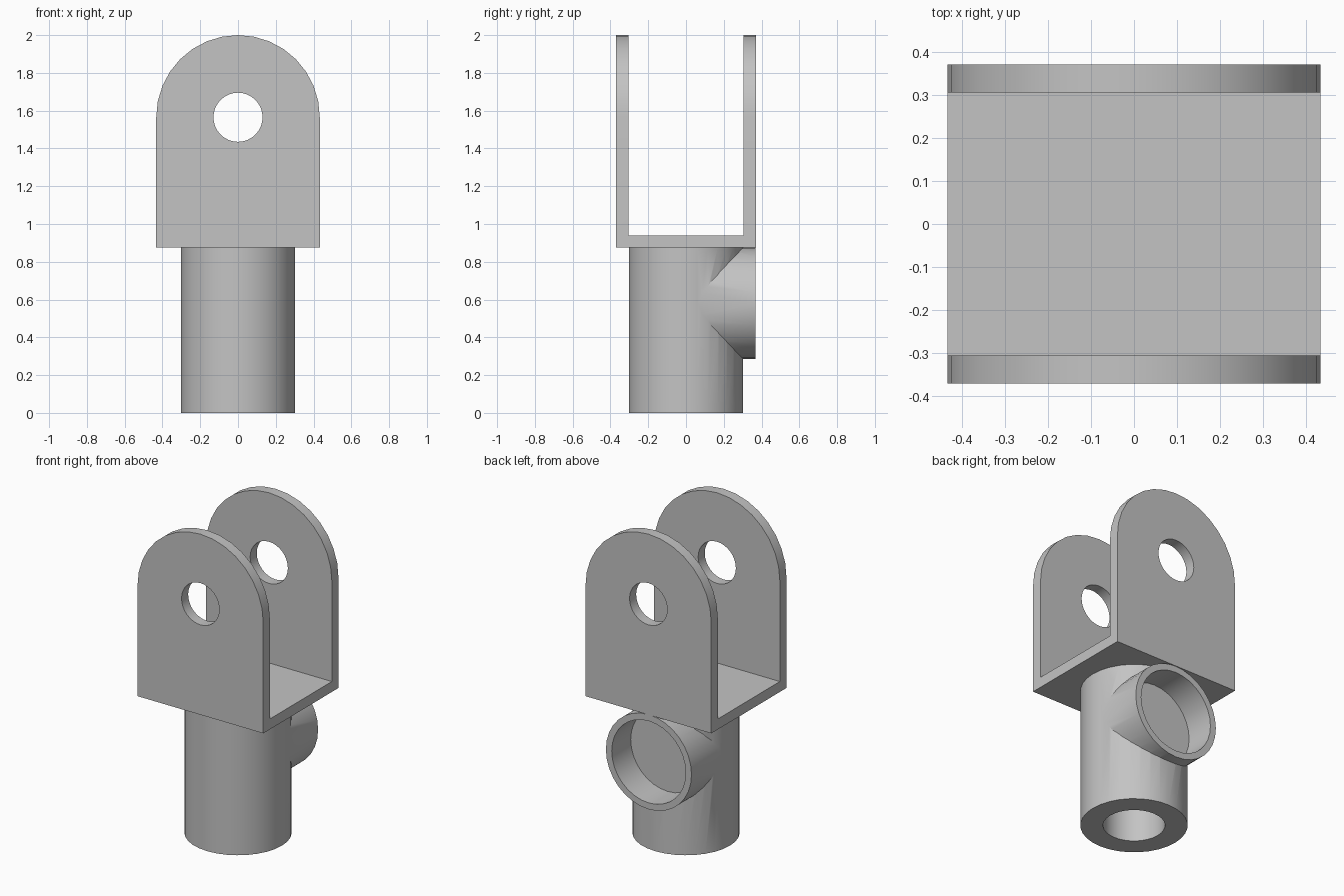
import bpy
import bmesh
import math
from mathutils import Matrix

cube = bpy.data.objects.get("Cube")
if cube:
    bpy.data.objects.remove(cube, do_unlink=True)

SEGMENTS = 32
BASE_Z, EYE_Z = 0.875, 1.565        # underside of the fork, centre of the eye holes
HALF_W, HALF_D = 0.433, 0.37        # fork half width and half depth
PIPE_Z = 0.58                       # height of the side pipe's axis

grey = bpy.data.materials.new("plain grey")
grey.use_nodes = True
grey.diffuse_color = (0.55, 0.55, 0.55, 1)
grey.node_tree.nodes["Principled BSDF"].inputs["Base Color"].default_value = grey.diffuse_color


def add_object(name, bm):
    bmesh.ops.recalc_face_normals(bm, faces=bm.faces)
    mesh = bpy.data.meshes.new(name)
    bm.to_mesh(mesh)
    bm.free()
    mesh.materials.append(grey)
    obj = bpy.data.objects.new(name, mesh)
    bpy.context.collection.objects.link(obj)
    return obj


def cylinder(name, radius, start, end, axis="Z", height=0):
    """Cylinder along z, or along y at the given height."""
    bm = bmesh.new()
    bmesh.ops.create_cone(bm, cap_ends=True, segments=SEGMENTS, radius1=radius,
                          radius2=radius, depth=end - start,
                          matrix=Matrix.Translation((0, 0, (start + end) / 2)))
    if axis == "Y":
        turn = Matrix.Rotation(-math.pi / 2, 4, "X")
        bm.transform(Matrix.Translation((0, 0, height)) @ turn)
    return add_object(name, bm)


def combine(target, tool, operation):
    mod = target.modifiers.new(operation.lower(), "BOOLEAN")
    mod.operation, mod.solver, mod.object = operation, "EXACT", tool
    bpy.context.view_layer.objects.active = target
    bpy.ops.object.modifier_apply(modifier=mod.name)
    bpy.data.objects.remove(tool, do_unlink=True)


# Fork: round-topped block, hollowed to two ears and a floor
bm = bmesh.new()
half = SEGMENTS // 2
outline = [(-HALF_W, BASE_Z), (HALF_W, BASE_Z)]
outline += [(HALF_W * math.cos(math.pi * i / half),
             EYE_Z + (2 - EYE_Z) * math.sin(math.pi * i / half)) for i in range(half + 1)]
face = bm.faces.new([bm.verts.new((x, -HALF_D, z)) for x, z in outline])
side = bmesh.ops.extrude_face_region(bm, geom=[face])["geom"]
bmesh.ops.translate(bm, vec=(0, 2 * HALF_D, 0),
                    verts=[v for v in side if isinstance(v, bmesh.types.BMVert)])
fork = add_object("fork", bm)

bm = bmesh.new()
bmesh.ops.create_cube(bm, size=1)
bm.transform(Matrix.Translation((0, 0, 0.94 + 1)) @ Matrix.Diagonal((2, 0.61, 2, 1)))
combine(fork, add_object("fork_gap", bm), "DIFFERENCE")
combine(fork, cylinder("eye_cutter", 0.13, -1, 1, "Y", EYE_Z), "DIFFERENCE")

# Stem: upright tube with a blind pipe opening at the back
stem = cylinder("stem", 0.303, 0, BASE_Z)
combine(stem, cylinder("side_pipe", 0.295, 0, HALF_D - 0.003, "Y", PIPE_Z), "UNION")
combine(stem, cylinder("pipe_pocket", 0.255, 0.18, 0.6, "Y", PIPE_Z), "DIFFERENCE")
combine(stem, cylinder("stem_bore", 0.175, -0.2, 1), "DIFFERENCE")

# Smooth the round walls, keep the rims crisp
for obj in (fork, stem):
    bpy.ops.object.select_all(action="DESELECT")
    obj.select_set(True)
    bpy.context.view_layer.objects.active = obj
    bpy.ops.object.shade_smooth_by_angle(angle=math.radians(30))
